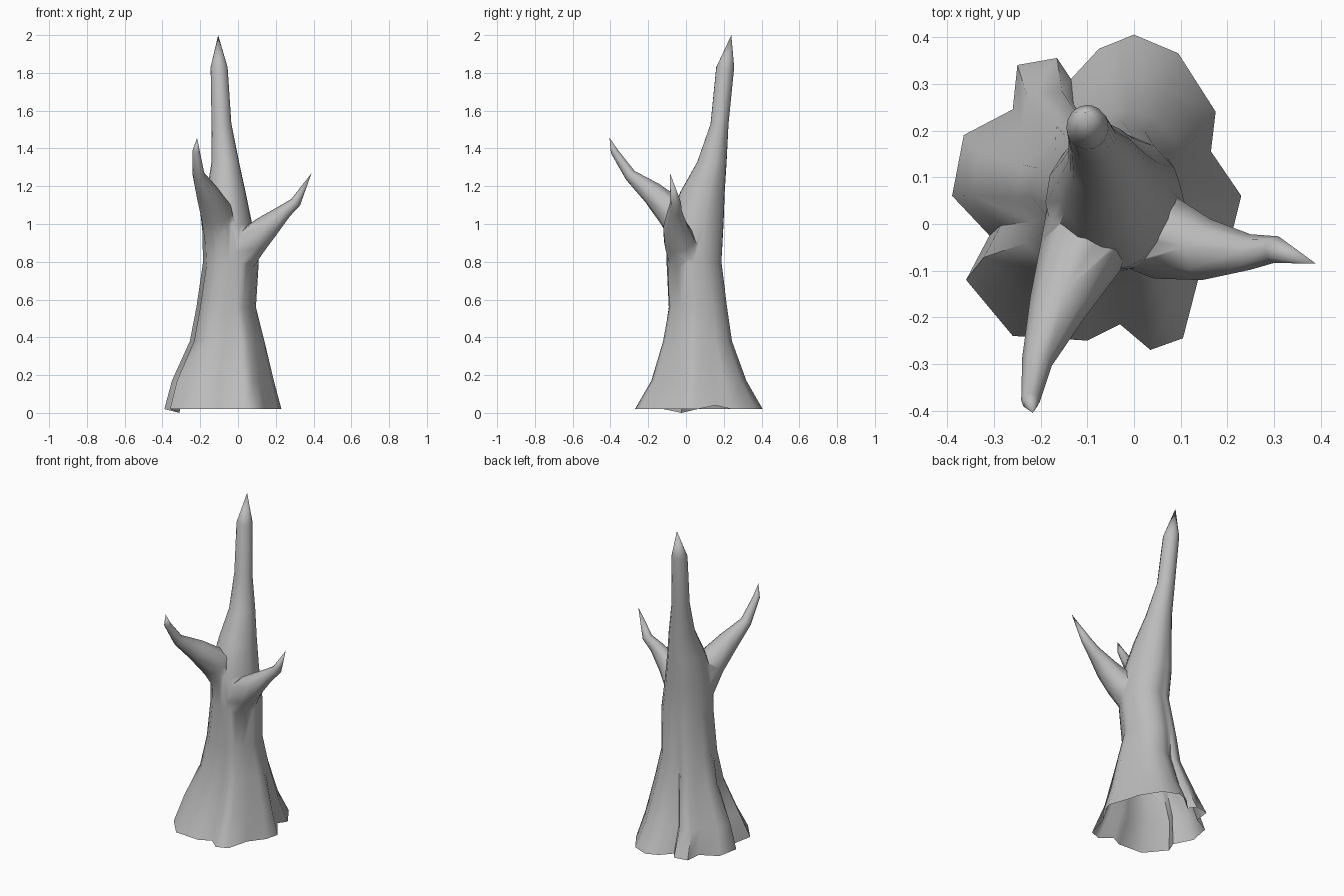
import bpy
import bmesh
import math
from mathutils import Vector

cube = bpy.data.objects.get("Cube")
if cube:
    bpy.data.objects.remove(cube, do_unlink=True)

bark = bpy.data.materials.new("grey bark")
bark.use_nodes = True
GREY = (0.5, 0.5, 0.5, 1)
bark.diffuse_color = GREY
bark.node_tree.nodes["Principled BSDF"].inputs["Base Color"].default_value = GREY


def loft(name, rings, tip):
    """Skin a stack of rings, fan the start shut and end in a point."""
    bm = bmesh.new()
    rows = [[bm.verts.new(p) for p in ring] for ring in rings]
    n = len(rows[0])
    start = bm.verts.new(sum(map(Vector, rings[0]), Vector()) / n)
    end = bm.verts.new(tip)
    for i in range(n):
        j = (i + 1) % n
        for low, high in zip(rows, rows[1:]):
            bm.faces.new((low[i], low[j], high[j], high[i]))
        bm.faces.new((start, rows[0][j], rows[0][i]))
        bm.faces.new((rows[-1][i], rows[-1][j], end))
    bmesh.ops.recalc_face_normals(bm, faces=bm.faces)
    mesh = bpy.data.meshes.new(name)
    bm.to_mesh(mesh)
    bm.free()
    mesh.materials.append(bark)
    obj = bpy.data.objects.new(name, mesh)
    bpy.context.collection.objects.link(obj)
    return obj


def branch(name, path, tip, sides=8):
    """Tapering limb; each path entry is x, y, z, radius."""
    points = [Vector(p[:3]) for p in path] + [Vector(tip)]
    rings = []
    for i, p in enumerate(path):
        along = (points[i + 1] - points[max(i - 1, 0)]).normalized()
        side = along.cross(Vector((0, 0, 1))).normalized()
        up = side.cross(along)
        rings.append([points[i] + p[3] * (side * math.cos(a) + up * math.sin(a))
                      for a in (math.tau * k / sides for k in range(sides))])
    return loft(name, rings, tip)


# Lobed root outline, anticlockwise
roots = [(.23, .06), (.165, .155), (.175, .24), (.095, .365), (0, .405),
         (-.075, .375), (-.135, .31), (-.165, .355), (-.25, .34), (-.26, .245),
         (-.365, .19), (-.39, .06), (-.31, -.025), (-.36, -.12), (-.26, -.24),
         (-.1, -.25), (-.03, -.215), (.035, -.27), (.105, -.245), (.14, -.11),
         (.21, -.02)]
lobes = [Vector(((x + .08) / .31, (y - .067) / .337)) for x, y in roots]

# Trunk levels: height, x range, y range, strength of the lobes
levels = [(.02, -.39, .23, -.27, .405, 1),
          (.17, -.35, .19, -.185, .32, .9),
          (.38, -.255, .14, -.125, .245, .65),
          (.56, -.22, .095, -.095, .22, .4),
          (.8, -.185, .11, -.105, .19, .2),
          (1.0, -.19, .075, -.1, .2, .1),
          (1.17, -.165, .04, -.03, .205, 0),
          (1.33, -.14, .005, .06, .215, 0),
          (1.53, -.14, -.035, .13, .225, 0),
          (1.83, -.145, -.055, .16, .255, 0)]
rings = []
for z, x0, x1, y0, y1, strength in levels:
    ring = []
    for lobe in lobes:
        p = lobe.normalized().lerp(lobe, strength)
        ring.append(Vector(((x0 + x1 + p.x * (x1 - x0)) / 2,
                            (y0 + y1 + p.y * (y1 - y0)) / 2, z)))
    rings.append(ring)
rings[0][1].z = .04
rings[0][12].z = 0
trunk = loft("tree_trunk", rings, (-.105, .24, 2))

# Two forked limbs
limbs = [
    branch("front_branch", [(-.085, .04, .9, .1), (-.115, -.07, 1.06, .09),
                            (-.165, -.18, 1.165, .062), (-.208, -.295, 1.258, .033),
                            (-.222, -.38, 1.385, .02)], (-.217, -.405, 1.457)),
    branch("side_branch", [(-.01, .01, .8, .1), (.075, -.035, .91, .088),
                           (.155, -.055, .985, .066), (.25, -.06, 1.07, .038),
                           (.305, -.055, 1.115, .029)], (.39, -.085, 1.27)),
]

# Merge the limbs into the trunk
bpy.context.view_layer.objects.active = trunk
for limb in limbs:
    union = trunk.modifiers.new("merge", 'BOOLEAN')
    union.operation = 'UNION'
    union.solver = 'EXACT'
    union.object = limb
    bpy.ops.object.modifier_apply(modifier=union.name)
    bpy.data.objects.remove(limb, do_unlink=True)

# Open the hollow underside
bm = bmesh.new()
bm.from_mesh(trunk.data)
under = [f for f in bm.faces if f.normal.z < -.8 and f.calc_center_median().z < .1]
bmesh.ops.delete(bm, geom=under, context='FACES')
bmesh.ops.remove_doubles(bm, verts=bm.verts, dist=.004)
bm.to_mesh(trunk.data)
bm.free()

bpy.ops.object.select_all(action='DESELECT')
trunk.select_set(True)
bpy.ops.object.shade_smooth_by_angle(angle=math.radians(60))
